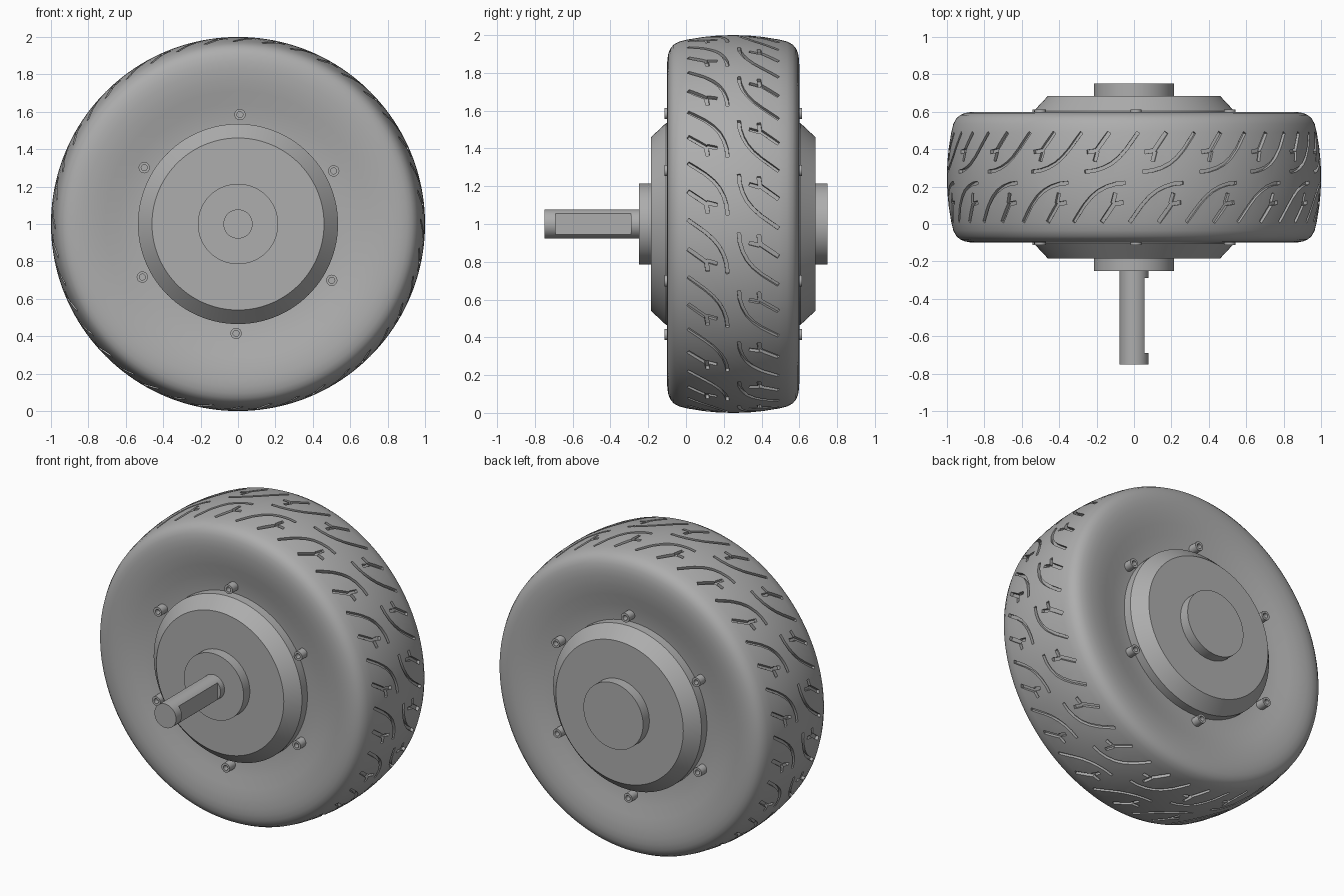
import bpy, bmesh, math
from mathutils import Vector

if "Cube" in bpy.data.objects:
    bpy.data.objects.remove(bpy.data.objects["Cube"], do_unlink=True)

MID = 0.25      # middle plane of the wheel along y
AXIS = 1.0      # height of the axle
PITCHES = 20    # tread repeats around the tire

grey = bpy.data.materials.new("plain_grey")
grey.use_nodes = True
grey.diffuse_color = (0.42, 0.42, 0.42, 1)
grey.node_tree.nodes["Principled BSDF"].inputs["Base Color"].default_value = grey.diffuse_color


def finish(name, bm):
    bmesh.ops.recalc_face_normals(bm, faces=bm.faces)
    mesh = bpy.data.meshes.new(name)
    bm.to_mesh(mesh)
    bm.free()
    mesh.materials.append(grey)
    obj = bpy.data.objects.new(name, mesh)
    bpy.context.collection.objects.link(obj)
    return obj


def activate(obj):
    bpy.ops.object.select_all(action='DESELECT')
    obj.select_set(True)
    bpy.context.view_layer.objects.active = obj


def smooth(obj):
    activate(obj)
    bpy.ops.object.shade_smooth_by_angle(angle=math.radians(25))


def lathe(name, profile, segments, x=0, z=AXIS):
    """Turn a closed (y, radius) profile around an axis parallel to y."""
    bm = bmesh.new()
    rings = []
    for y, r in profile:
        if r == 0:
            rings.append([bm.verts.new((x, y, z))] * segments)
            continue
        turns = [math.tau * i / segments for i in range(segments)]
        rings.append([bm.verts.new((x + r * math.sin(a), y, z + r * math.cos(a))) for a in turns])
    for a, b in zip(rings, rings[1:]):
        for i in range(segments):
            j = (i + 1) % segments
            corners = list(dict.fromkeys((a[i], a[j], b[j], b[i])))
            if len(corners) > 2:
                bm.faces.new(corners)
    return finish(name, bm)


def cut(obj, cutter):
    cutter.hide_render = True
    mod = obj.modifiers.new("cut", 'BOOLEAN')
    mod.operation = 'DIFFERENCE'
    mod.solver = 'EXACT'
    mod.use_self = True
    mod.object = cutter
    activate(obj)
    bpy.ops.object.modifier_apply(modifier=mod.name)
    bpy.data.objects.remove(cutter, do_unlink=True)


# Tire: half section as (distance from middle, radius), mirrored
half = [(0.295, 0), (0.295, 0.5), (0.302, 0.57), (0.315, 0.64), (0.332, 0.71), (0.344, 0.77),
        (0.35, 0.83), (0.349, 0.87), (0.343, 0.905), (0.332, 0.93), (0.315, 0.95),
        (0.285, 0.966), (0.24, 0.977), (0.16, 0.99), (0.08, 0.998)]
section = [(MID - d, r) for d, r in half] + [(MID, 1)] + [(MID + d, r) for d, r in reversed(half)]
tire = lathe("tire", section, 160)


def tread_radius(d):
    crown = [(0, 1)] + half[:-6:-1]
    d = abs(d)
    for (d0, r0), (d1, r1) in zip(crown, crown[1:]):
        if d <= d1:
            return r0 + (r1 - r0) * (d - d0) / (d1 - d0)
    return crown[-1][1]


def groove(bm, path, width, shift, side):
    """Add a solid strip wrapped on the tread; path is (arc, distance from middle)."""
    points = [Vector(p) for p in path]
    rows = []
    for i, p in enumerate(points):
        along = (points[min(i + 1, len(points) - 1)] - points[max(i - 1, 0)]).normalized()
        across = Vector((-along.y, along.x)) * width / 2
        row = []
        for edge, lift in ((1, -0.02), (-1, -0.02), (-1, 0.03), (1, 0.03)):
            q = (p + across * edge) * side
            angle, r = q.x + shift, tread_radius(q.y) + lift
            row.append(bm.verts.new((r * math.sin(angle), MID + q.y, AXIS + r * math.cos(angle))))
        rows.append(row)
    for a, b in zip(rows, rows[1:]):
        for i in range(4):
            j = (i + 1) % 4
            bm.faces.new((a[i], a[j], b[j], b[i]))
    bm.faces.new(rows[0])
    bm.faces.new(rows[-1][::-1])


# Tread pattern: sweeping curve, outer slash and small fork on each half
sweep = [(0, 0.03), (0.05, 0.035), (0.1, 0.05), (0.145, 0.073),
         (0.185, 0.105), (0.225, 0.15), (0.29, 0.24)]
slash = [(0.445, 0.24), (0.37, 0.135)]
fork = [[(0.383, 0.14), (0.368, 0.085)], [(0.379, 0.143), (0.325, 0.135)]]
mains, forks = bmesh.new(), bmesh.new()
for n in range(PITCHES):
    for side in (1, -1):
        shift = math.tau * (n + 0.15 * side) / PITCHES
        groove(mains, sweep, 0.018, shift, side)
        groove(mains, slash, 0.022, shift, side)
        for branch in fork:
            groove(forks, branch, 0.02, shift, side)
cut(tire, finish("groove_cutter", mains))
cut(tire, finish("fork_cutter", forks))
smooth(tire)

# Motor hub: bevelled covers and round bosses on both sides
cover = [(0.5, 0), (0.5, 0.215), (0.435, 0.215), (0.435, 0.46), (0.355, 0.535), (0.27, 0.535)]
hub = lathe("hub", [(MID - d, r) for d, r in cover] + [(MID + d, r) for d, r in reversed(cover)], 96)
smooth(hub)

# Axle with a milled flat on its left
axle = lathe("axle", [(-0.75, 0), (-0.75, 0.078), (-0.2, 0.078), (-0.2, 0)], 48)
flat = bmesh.new()
bmesh.ops.create_cube(flat, size=1)
bmesh.ops.scale(flat, vec=(0.1, 0.4, 0.3), verts=flat.verts)
bmesh.ops.translate(flat, vec=(0.105, -0.49, AXIS), verts=flat.verts)
cut(axle, finish("flat_cutter", flat))
smooth(axle)

# Socket bolts around both covers
bolt = [(0.28, 0), (0.28, 0.03), (0.363, 0.03), (0.363, 0.016), (0.33, 0.016), (0.33, 0)]
for label, side in (("front", -1), ("back", 1)):
    for n in range(6):
        a = math.radians(89 + 60 * n)
        smooth(lathe(f"{label}_bolt_{n + 1}", [(MID + side * d, r) for d, r in bolt], 20,
                     0.585 * math.cos(a), AXIS + 0.585 * math.sin(a)))
